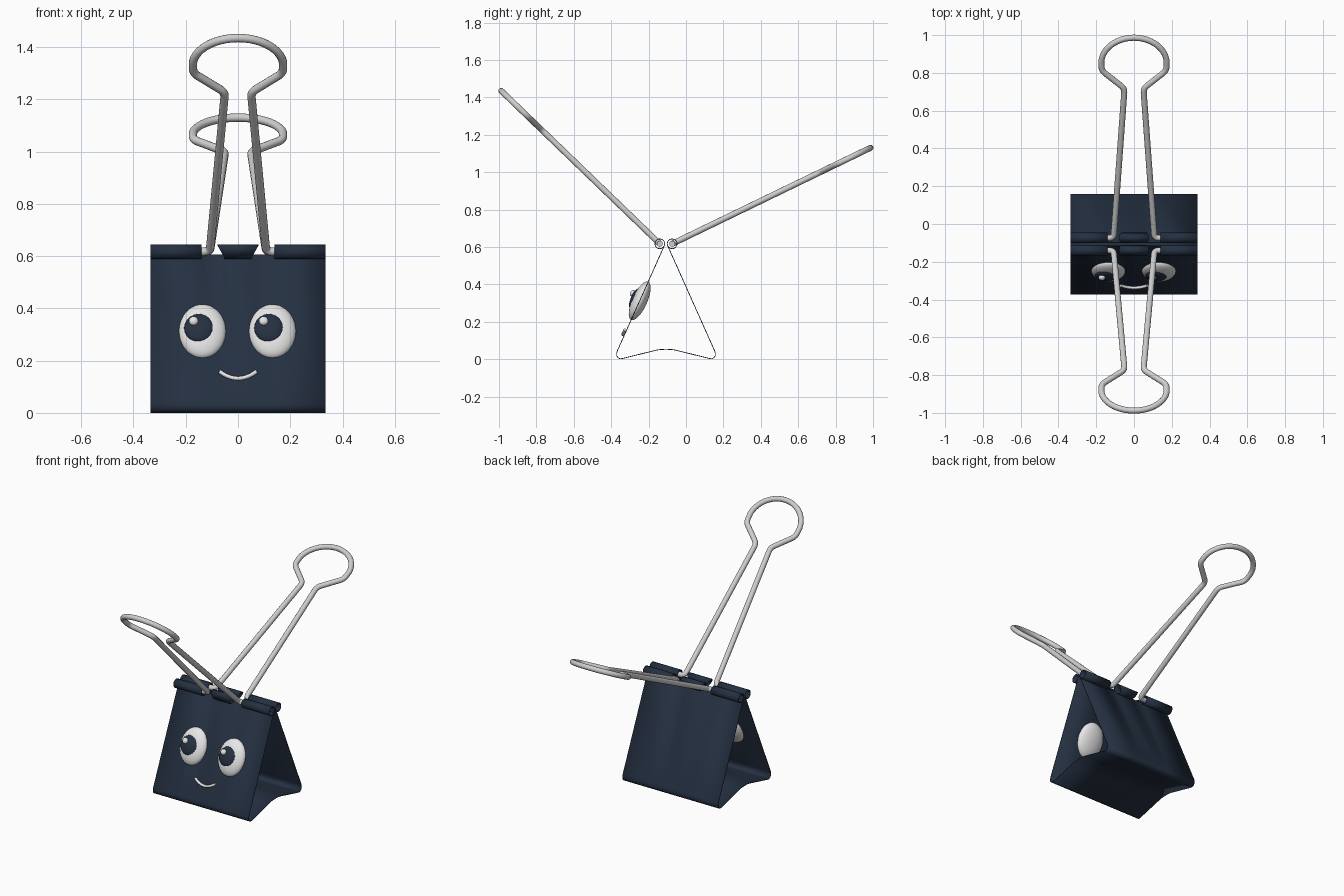
import bpy, bmesh, math
from mathutils import Vector, Matrix

if "Cube" in bpy.data.objects:
    bpy.data.objects.remove(bpy.data.objects["Cube"])


def material(name, rgb):
    m = bpy.data.materials.new(name)
    m.diffuse_color = (*rgb, 1)
    m.use_nodes = True
    m.node_tree.nodes["Principled BSDF"].inputs["Base Color"].default_value = m.diffuse_color
    return m


NAVY = material("navy", (0.018, 0.030, 0.054))
WHITE = material("white", (0.84, 0.84, 0.84))
STEEL = material("steel", (0.62, 0.62, 0.63))

MID_Y = -0.107                 # symmetry plane of the clip body
HINGE_H, HINGE_Z, CURL_R = 0.033, 0.617, 0.026


def finish(obj, mat, angle=40):
    obj.data.materials.clear()
    obj.data.materials.append(mat)
    bpy.ops.object.select_all(action='DESELECT')
    obj.select_set(True)
    bpy.context.view_layer.objects.active = obj
    bpy.ops.object.shade_smooth_by_angle(angle=math.radians(angle))


def from_bmesh(name, bm, mat):
    me = bpy.data.meshes.new(name)
    bm.to_mesh(me)
    bm.free()
    obj = bpy.data.objects.new(name, me)
    bpy.context.collection.objects.link(obj)
    finish(obj, mat)
    return obj


def round_path(pts, radius, steps=5):
    """Replace each inner corner by a short quadratic bend."""
    pts = [Vector(p) for p in pts]
    out = [pts[0]]
    for a, b, c in zip(pts, pts[1:], pts[2:]):
        p = b + (a - b).normalized() * min(radius, (a - b).length * 0.45)
        q = b + (c - b).normalized() * min(radius, (c - b).length * 0.45)
        for i in range(steps + 1):
            t = i / steps
            out.append(p * (1 - t) ** 2 + b * 2 * t * (1 - t) + q * t * t)
    return out + [pts[-1]]


def tube(name, pts, radius, mat):
    cu = bpy.data.curves.new(name, 'CURVE')
    cu.dimensions = '3D'
    cu.bevel_depth = radius
    cu.bevel_resolution = 4
    cu.use_fill_caps = True
    sp = cu.splines.new('POLY')
    sp.points.add(len(pts) - 1)
    for s, p in zip(sp.points, pts):
        s.co = (*p, 1)
    obj = bpy.data.objects.new(name, cu)
    bpy.context.collection.objects.link(obj)
    bpy.ops.object.select_all(action='DESELECT')
    obj.select_set(True)
    bpy.context.view_layer.objects.active = obj
    bpy.ops.object.convert(target='MESH')
    finish(bpy.context.object, mat, 60)


# Clip body: half profile (distance from mid plane, height), ending in a curl
half = [(0, .053), (.03, .052), (.05, .049), (.07, .044), (.232, .004), (.245, .002),
        (.256, .008), (.263, .018), (.264, .03), (.26, .045)]
curl_start = len(half)
for i in range(21):
    a = math.radians(204 - i * 345 / 20)
    half.append((HINGE_H + CURL_R * math.cos(a), HINGE_Z + CURL_R * math.sin(a)))

n_half = len(half)
profile = [(-h, z) for h, z in reversed(half)] + half[1:]
is_curl = [abs(i - (n_half - 1)) >= curl_start for i in range(len(profile))]
columns = [-.335, -.14, -.08, .08, .14, .335]
bm = bmesh.new()
grid = []
for (h, z), curl in zip(profile, is_curl):
    row = []
    for x in columns:
        if abs(x) == .08:      # centre tab widens toward the top
            x = math.copysign(.05 + .03 * max(0, z - .59) / .055, x)
        row.append(bm.verts.new((x, MID_Y + h, z)))
    grid.append(row)
for i in range(len(grid) - 1):
    for j in range(len(columns) - 1):
        if is_curl[i] and is_curl[i + 1] and j in (1, 3):
            continue           # slots where the wire handles swing
        bm.faces.new((grid[i][j], grid[i][j + 1], grid[i + 1][j + 1], grid[i + 1][j]))
bmesh.ops.recalc_face_normals(bm, faces=bm.faces)
body = from_bmesh("clip_body", bm, NAVY)
sol = body.modifiers.new("sheet_thickness", 'SOLIDIFY')
sol.thickness = 0.004
sol.offset = 0


# Wire handles: flat outline (across, along) laid along a tilted direction
side = [(.165, 0), (.108, 0), (.05, .879), (.172, .985)]
arc = []
for i in range(1, 24):
    a = math.pi * i / 24
    arc.append((.174 * math.cos(a), 1.025 + .153 * math.sin(a)))
right = round_path([(*p, 0) for p in side] + [(*arc[0], 0)], .025)[:-1]
left = [Vector((-p.x, p.y, 0)) for p in reversed(right)]
outline = right + [Vector((*p, 0)) for p in arc] + left


def handle(name, hinge_y, dy, dz):
    d = Vector((0, dy, dz)).normalized()
    base = Vector((0, hinge_y, HINGE_Z))
    tube(name, [base + Vector((p.x, 0, 0)) + d * p.y for p in outline], 0.016, STEEL)


handle("front_handle", MID_Y - HINGE_H, -.845, .815)
handle("back_handle", MID_Y + HINGE_H, 1.06, .513)

# Face details sit on the sloped front sheet
up = Vector((0, half[curl_start - 1][0] - half[curl_start][0],
             half[curl_start][1] - half[curl_start - 1][1])).normalized()
normal = Vector((0, -up.z, up.y))
foot = Vector((0, MID_Y - half[curl_start - 1][0], half[curl_start - 1][1]))
TILT = Matrix((Vector((1, 0, 0)), normal, up)).transposed().to_4x4()


def on_face(x, z, out):
    """Point at x and height z, raised from the sheet by out."""
    s = (z - foot.z - normal.z * out) / up.z
    return foot + up * s + normal * out + Vector((x, 0, 0))


def ellipsoid(name, x, z, out, rx, depth, rz, mat):
    bm = bmesh.new()
    bmesh.ops.create_uvsphere(bm, u_segments=32, v_segments=20, radius=1)
    bm.transform(Matrix.Translation(on_face(x, z, out)) @ TILT
                 @ Matrix.Diagonal((rx, depth, rz, 1)))
    bmesh.ops.recalc_face_normals(bm, faces=bm.faces)
    from_bmesh(name, bm, mat)


for label, x in (("left", -.136), ("right", .132)):
    ellipsoid(label + "_eye", x, .312, 0, .09, .04, .112, WHITE)
    ellipsoid(label + "_pupil", x - .014, .325, .03, .056, .02, .058, NAVY)
    ellipsoid(label + "_glint", x - .034, .352, .05, .018, .014, .018, WHITE)

# Smile
smile = []
for i in range(17):
    x = -.07 + .14 * i / 16
    smile.append(on_face(x, .132 + .026 * (x / .07) ** 2, .009))
tube("smile", smile, .008, WHITE)
